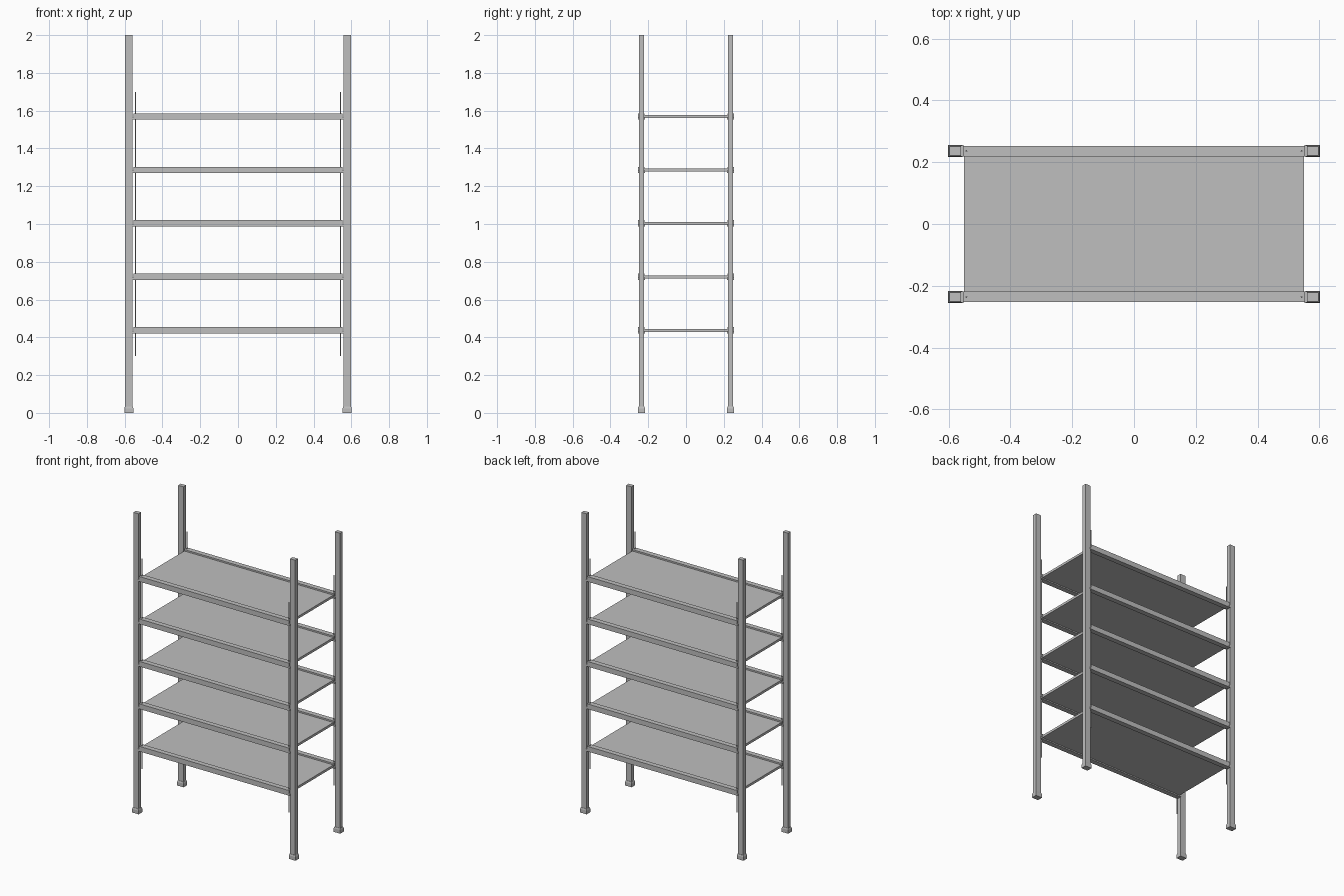
import bpy
import bmesh

if "Cube" in bpy.data.objects:
    bpy.data.objects.remove(bpy.data.objects["Cube"], do_unlink=True)

GREY = (0.52, 0.52, 0.52, 1.0)
steel = bpy.data.materials.new("light grey steel")
steel.use_nodes = True
steel.diffuse_color = GREY
steel.node_tree.nodes["Principled BSDF"].inputs["Base Color"].default_value = GREY


def block(name, center, size, top_scale=1.0):
    """Box around a centre, with an optional taper of its top face."""
    bm = bmesh.new()
    bmesh.ops.create_cube(bm, size=1)
    for v in bm.verts:
        if v.co.z > 0:
            v.co.x *= top_scale
            v.co.y *= top_scale
        v.co = [c * s for c, s in zip(v.co, size)]
    return finish(name, bm, center)


def rod(name, center, radius, length):
    bm = bmesh.new()
    bmesh.ops.create_cone(bm, cap_ends=True, segments=8,
                          radius1=radius, radius2=radius, depth=length)
    return finish(name, bm, center)


def finish(name, bm, center):
    mesh = bpy.data.meshes.new(name)
    bm.to_mesh(mesh)
    bm.free()
    mesh.materials.append(steel)
    obj = bpy.data.objects.new(name, mesh)
    obj.location = center
    bpy.context.collection.objects.link(obj)
    return obj


POST_X, POST_Y = 0.578, 0.236
SIDES = [(-1, "right"), (1, "left")]
ENDS = [(-1, "front"), (1, "back")]
LEVELS = [0.437 + 0.283 * i for i in range(5)]

# Corner posts, feet and thin tie rods
for sx, side in SIDES:
    for sy, end in ENDS:
        tag = f"{end}_{side}"
        x, y = sx * POST_X, sy * POST_Y
        block(f"post_{tag}", (x, y, 1.0), (0.038, 0.028, 2.0))
        block(f"foot_{tag}", (x, y, 0.012), (0.048, 0.038, 0.024))
        block(f"foot_collar_{tag}", (x, y, 0.029), (0.048, 0.038, 0.010), 0.85)
        rod(f"tie_rod_{tag}", (sx * 0.542, y, 1.0), 0.003, 1.4)

# Shelves with front and back rails hooked to the posts
for n, z in enumerate(LEVELS, 1):
    block(f"shelf_{n}", (0, 0, z - 0.001), (1.1, 0.44, 0.016))
    for sy, end in ENDS:
        y = sy * POST_Y
        block(f"rail_{end}_{n}", (0, y, z), (1.106, 0.034, 0.034))
        for sx, side in SIDES:
            block(f"rail_hook_{end}_{side}_{n}",
                  (sx * 0.556, y, z - 0.010), (0.012, 0.036, 0.014))
